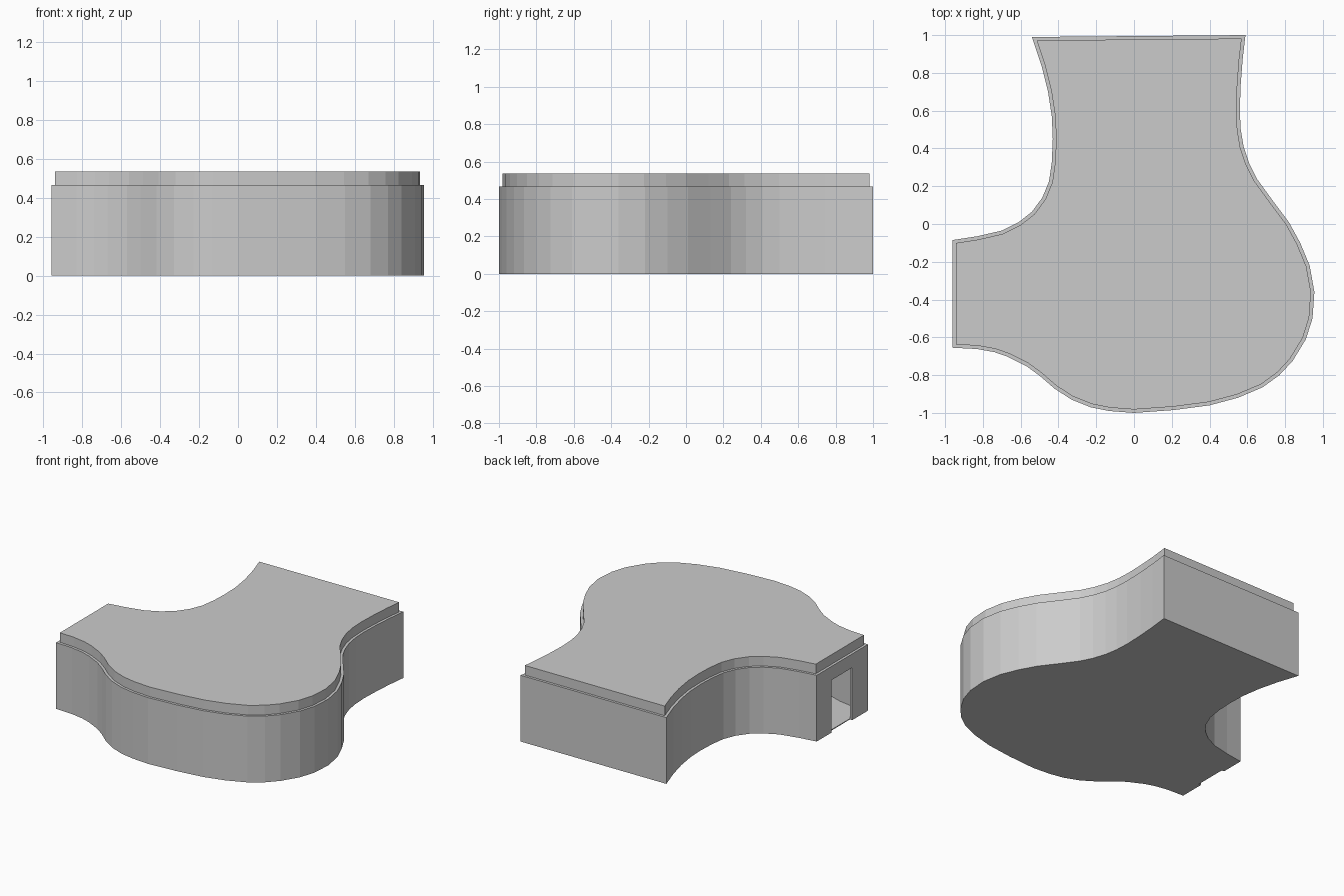
import bpy, bmesh
from mathutils import Vector

if "Cube" in bpy.data.objects:
    bpy.data.objects.remove(bpy.data.objects["Cube"])

# Counter-clockwise footprint: left wing, rounded front, neck at the back
OUTLINE = [
    (-.96, -.085), (-.96, -.655), (-.83, -.662), (-.74, -.678), (-.67, -.702),
    (-.57, -.752), (-.50, -.803), (-.42, -.872), (-.33, -.93), (-.23, -.97),
    (-.13, -.99), (0, -1), (.21, -.985), (.40, -.96), (.55, -.92), (.68, -.865),
    (.77, -.80), (.84, -.725), (.91, -.61), (.945, -.50), (.955, -.36),
    (.93, -.22), (.88, -.10), (.82, .01), (.73, .13), (.65, .24), (.61, .32),
    (.58, .41), (.565, .50), (.56, .60), (.565, .74), (.575, .87), (.59, 1),
    (-.54, .99), (-.49, .84), (-.455, .70), (-.435, .57), (-.43, .45),
    (-.435, .33), (-.45, .225), (-.485, .14), (-.54, .065), (-.61, .01),
    (-.70, -.035), (-.83, -.065),
]
WALL_T, WALL_H, ROOF_H = .018, .467, .535


def inset(points, d):
    """Offset a counter-clockwise polygon inwards with mitred corners."""
    pts = [Vector(p) for p in points]
    out = []
    for i, p in enumerate(pts):
        a = (p - pts[i - 1]).normalized()
        b = (pts[(i + 1) % len(pts)] - p).normalized()
        n1, n2 = Vector((-a.y, a.x)), Vector((-b.y, b.x))
        out.append(p + (n1 + n2) * (d / (1 + n1.dot(n2))))
    return out


def finish(bm, name):
    bmesh.ops.recalc_face_normals(bm, faces=bm.faces[:])
    mesh = bpy.data.meshes.new(name)
    bm.to_mesh(mesh)
    bm.free()
    obj = bpy.data.objects.new(name, mesh)
    bpy.context.collection.objects.link(obj)
    return obj


def prism(name, points, z0, z1, hole=None):
    """Extrude a footprint; with a hole loop it becomes a hollow wall."""
    bm = bmesh.new()

    def loop(pts, z):
        return [bm.verts.new((p[0], p[1], z)) for p in pts]

    def bridge(a, b):
        for i in range(len(a)):
            j = (i + 1) % len(a)
            bm.faces.new((a[i], a[j], b[j], b[i]))

    lo, hi = loop(points, z0), loop(points, z1)
    bridge(lo, hi)
    if hole:
        hlo, hhi = loop(hole, z0), loop(hole, z1)
        bridge(hhi, hlo)
        bridge(hi, hhi)
        bridge(hlo, lo)
    else:
        bm.faces.new(hi)
        bm.faces.new(lo[::-1])
    return finish(bm, name)


inner = inset(OUTLINE, WALL_T)

# Hollow outer wall, floor and raised roof
wall = prism("wall", OUTLINE, 0, WALL_H, inner)
prism("floor", inner, 0, .006)
prism("roof", inner, WALL_H, ROOF_H)

# Doorway in the end of the left wing
cutter = prism("doorway_cutter",
               [(-1.05, -.48), (-.90, -.48), (-.90, -.25), (-1.05, -.25)], -.1, .37)
cutter.hide_render = True
mod = wall.modifiers.new("doorway", 'BOOLEAN')
mod.operation = 'DIFFERENCE'
mod.solver = 'EXACT'
mod.object = cutter
bpy.context.view_layer.objects.active = wall
bpy.ops.object.modifier_apply(modifier=mod.name)
bpy.data.objects.remove(cutter)
